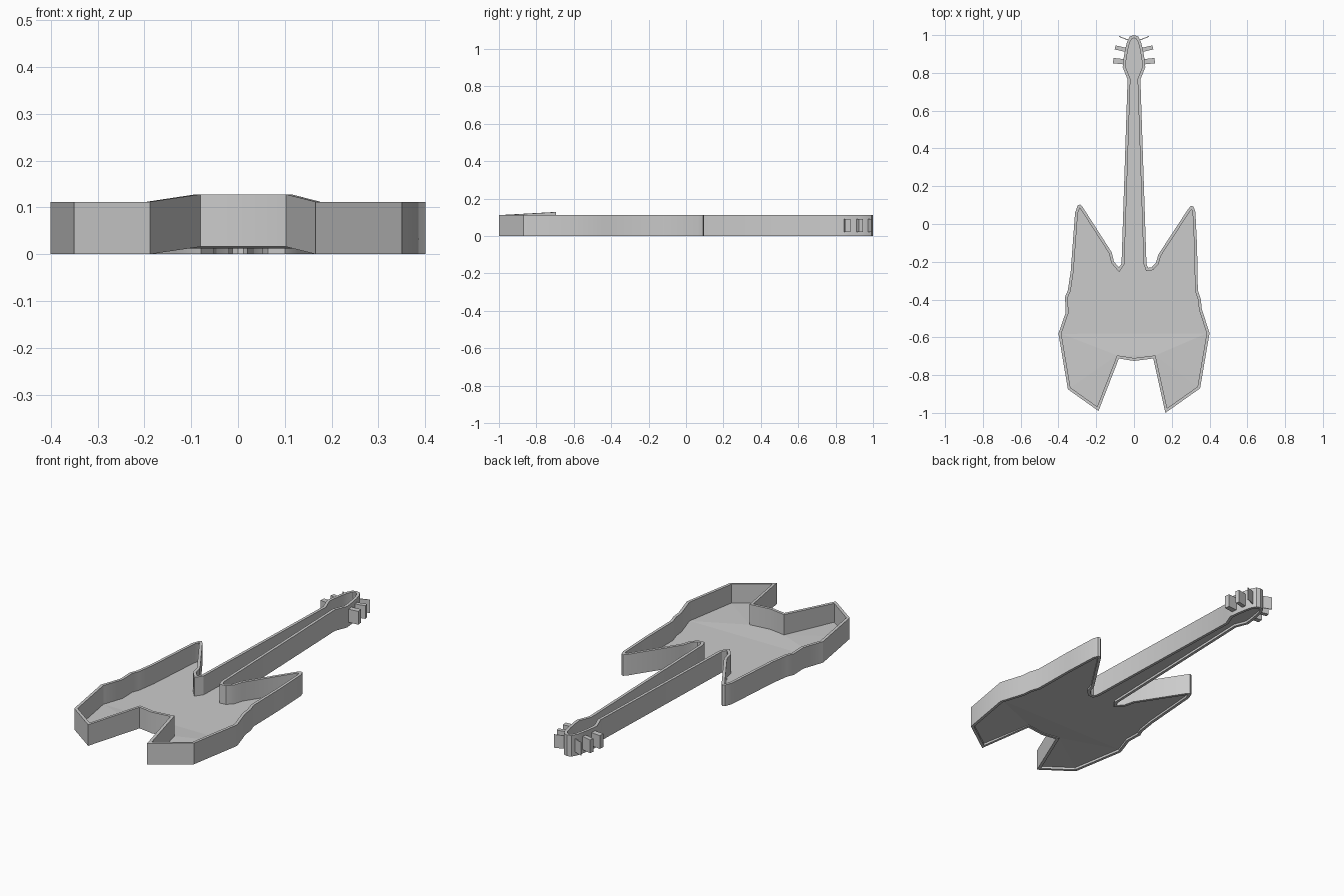
import bpy, bmesh
from math import atan2
from mathutils import Vector, geometry

if "Cube" in bpy.data.objects:
    bpy.data.objects.remove(bpy.data.objects["Cube"])

H, RIM, FLOOR_Z, LIFT = 0.112, 0.015, 0.012, 0.016

# Outer outline: right half downward from the head tip, then left half upward
right = [(0, 1.0), (0.022, 0.993), (0.037, 0.965), (0.047, 0.925), (0.056, 0.87),
         (0.06, 0.83), (0.034, 0.765), (0.066, -0.21), (0.074, -0.232), (0.093, -0.23),
         (0.115, -0.207), (0.13, -0.16), (0.287, 0.08), (0.302, 0.096), (0.315, 0.092),
         (0.325, 0.065), (0.334, -0.12), (0.338, -0.35), (0.354, -0.4), (0.359, -0.45),
         (0.4, -0.578), (0.35, -0.87), (0.166, -1.0), (0.102, -0.712), (0, -0.725)]
left = [(-0.08, -0.712), (-0.188, -0.99), (-0.35, -0.875), (-0.4, -0.58), (-0.362, -0.47),
        (-0.365, -0.385), (-0.35, -0.35), (-0.335, -0.25), (-0.312, 0.06), (-0.298, 0.098),
        (-0.285, 0.104), (-0.272, 0.09), (-0.118, -0.15), (-0.106, -0.2), (-0.08, -0.23),
        (-0.066, -0.21), (-0.034, 0.765), (-0.06, 0.83), (-0.056, 0.87), (-0.047, 0.925),
        (-0.037, 0.965), (-0.022, 0.993)]
outer = [Vector(p) for p in right + left]
n = len(outer)


def offset(points, d):
    """Mitred inward offset of a clockwise loop."""
    out = []
    for i, p in enumerate(points):
        a = (p - points[i - 1]).normalized()
        b = (points[(i + 1) % n] - p).normalized()
        na, nb = Vector((a.y, -a.x)), Vector((b.y, -b.x))
        m = na + nb
        out.append(p + m * (d / max(0.35, 1 + na.dot(nb))))
    return out


def lift(p):
    """The tail notch is raised slightly."""
    return LIFT if abs(p.x) < 0.12 and -0.75 < p.y < -0.7 else 0


def make_object(name, bm):
    bmesh.ops.recalc_face_normals(bm, faces=bm.faces)
    me = bpy.data.meshes.new(name)
    bm.to_mesh(me)
    bm.free()
    ob = bpy.data.objects.new(name, me)
    bpy.context.collection.objects.link(ob)
    return ob


inner = offset(outer, RIM)

# Wall: a closed band between the outer and inner outlines
bm = bmesh.new()
loops = []
for pts, z in ((outer, 0), (outer, H), (inner, H), (inner, 0)):
    loops.append([bm.verts.new((p.x, p.y, z + lift(q))) for p, q in zip(pts, outer)])
for k in range(4):
    a, b = loops[k], loops[(k + 1) % 4]
    for i in range(n):
        j = (i + 1) % n
        bm.faces.new((a[i], a[j], b[j], b[i]))
wall = make_object("guitar_wall", bm)

# Floor: thin sheet just above the lower rim, following the raised notch
bm = bmesh.new()
pts = [Vector((p.x, p.y, 0)) for p in inner]
vs = [bm.verts.new((p.x, p.y, FLOOR_Z + lift(q) * 0.5)) for p, q in zip(inner, outer)]
for tri in geometry.tessellate_polygon([pts]):
    bm.faces.new([vs[i] for i in tri])
floor = make_object("guitar_floor", bm)
bmesh_fix = floor.data
if bmesh_fix.polygons[0].normal.z < 0:
    bmesh_fix.flip_normals()

# Tuning pegs: three upright blocks per side, running from the head outwards
pegs = [((0.045, 0.858), (0.11, 0.865), 0.028),
        ((0.035, 0.92), (0.1, 0.935), 0.022),
        ((0.025, 0.972), (0.08, 0.993), 0.004)]
for side, label in ((1, "right"), (-1, "left")):
    for k, (a, b, w) in enumerate(pegs):
        a, b = Vector((a[0] * side, a[1])), Vector((b[0] * side, b[1]))
        c, d = (a + b) / 2, b - a
        bpy.ops.mesh.primitive_cube_add(size=1, location=(c.x, c.y, 0.056),
                                        rotation=(0, 0, atan2(d.y, d.x)))
        peg = bpy.context.object
        peg.name = f"tuning_peg_{label}_{k + 1}"
        peg.scale = (d.length, w, 0.07)

# Smooth the gentle bends of the wall, keep corners sharp
bpy.ops.object.select_all(action='DESELECT')
wall.select_set(True)
bpy.context.view_layer.objects.active = wall
bpy.ops.object.shade_smooth_by_angle(angle=0.5)
